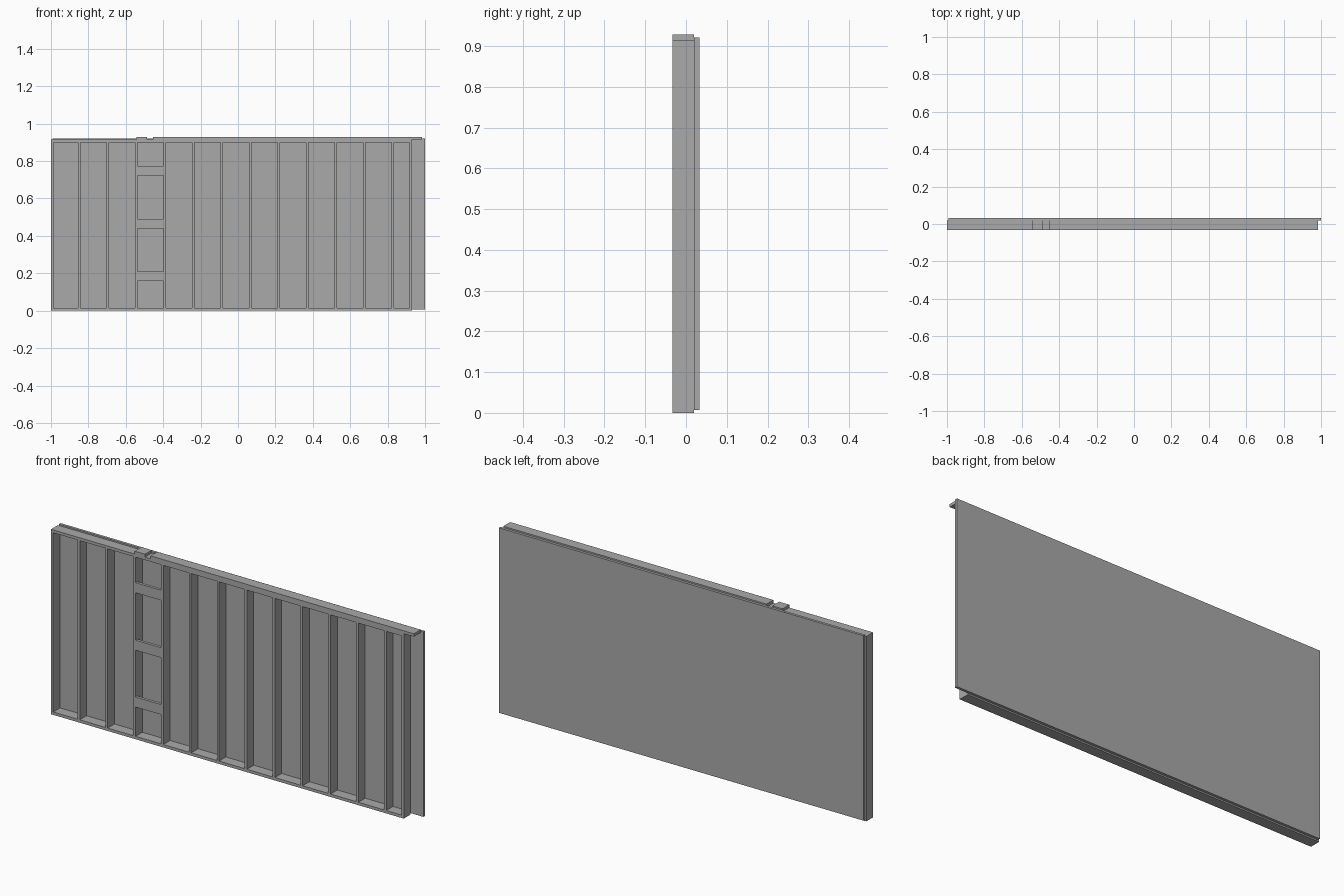
import bpy
import bmesh
from mathutils import Vector

cube = bpy.data.objects.get("Cube")
if cube:
    bpy.data.objects.remove(cube, do_unlink=True)

grey = bpy.data.materials.new("plain_grey")
grey.use_nodes = True
COLOR = (0.40, 0.40, 0.40, 1)
grey.diffuse_color = COLOR
grey.node_tree.nodes["Principled BSDF"].inputs["Base Color"].default_value = COLOR


def box(name, x, y, z):
    """Axis-aligned board given its (min, max) extents."""
    bm = bmesh.new()
    bmesh.ops.create_cube(bm, size=1)
    for v in bm.verts:
        v.co = Vector([sum(r) / 2 + c * (r[1] - r[0]) for c, r in zip(v.co, (x, y, z))])
    mesh = bpy.data.meshes.new(name)
    bm.to_mesh(mesh)
    bm.free()
    mesh.materials.append(grey)
    obj = bpy.data.objects.new(name, mesh)
    bpy.context.collection.objects.link(obj)
    return obj


FRONT, MID, BACK = -0.033, 0.02, 0.033
DEPTH = (FRONT, MID)
LEFT, RIGHT = -1.0, 0.93
PLATE = 0.0143
STUD = 0.0125
TOP = 0.9286
SPACING = 0.1524
STUD_Z = (PLATE, TOP - 2 * PLATE)

# Bottom plate, lower top plate, and the broken upper top plate
box("bottom_plate", (LEFT, RIGHT), DEPTH, (0, PLATE))
box("lower_top_plate", (LEFT, RIGHT), DEPTH, (STUD_Z[1], TOP - PLATE))
box("upper_top_plate", (-0.455, 0.985), DEPTH, (TOP - PLATE, TOP))
box("top_spacer_block", (-0.542, -0.486), DEPTH, (TOP - PLATE, TOP))

# Studs: one at each end, the rest evenly spaced
box("end_stud_start", (LEFT, LEFT + STUD), DEPTH, STUD_Z)
box("end_stud_finish", (RIGHT - STUD, RIGHT), DEPTH, STUD_Z)
centres = [LEFT - 0.001 + SPACING * i for i in range(1, 13)]
for i, c in enumerate(centres):
    box(f"stud_{i + 1}", (c - STUD / 2, c + STUD / 2), DEPTH, STUD_Z)

# Flat blocking flush with the front of one bay
bay = (centres[2] + STUD / 2, centres[3] - STUD / 2)
for i, z in enumerate((0.184, 0.465, 0.749)):
    box(f"blocking_{i + 1}", bay, (FRONT, FRONT + PLATE), (z - 0.025, z + 0.025))

# Back sheathing, shifted past the frame at one end
box("sheathing", (LEFT + 0.007, 1.0), (MID, BACK), (0.007, 0.9214))
